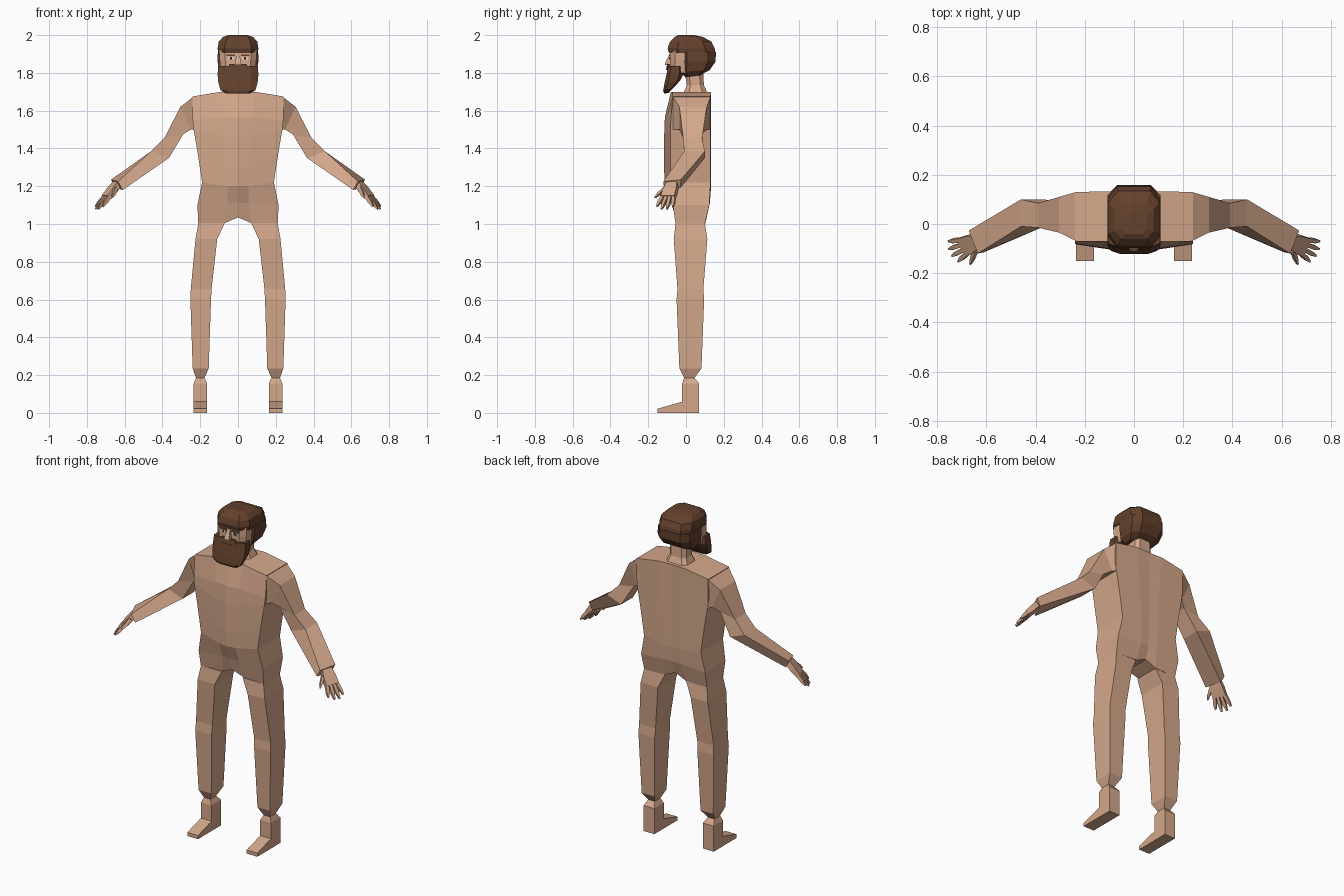
import bpy, bmesh
from mathutils import Vector


def material(name, rgb):
    m = bpy.data.materials.new(name)
    m.diffuse_color = (*rgb, 1)
    return m


SKIN = material("skin", (0.66, 0.39, 0.26))
HAIR = material("brown_hair", (0.125, 0.052, 0.026))
WHITE = material("eye_white", (0.75, 0.7, 0.65))
DARK = material("dark_eye", (0.03, 0.015, 0.01))


def loft(name, rings, mat, paired_caps=False):
    """Skin a list of equal-length rings and close both ends."""
    bm = bmesh.new()
    vs = [[bm.verts.new(p) for p in r] for r in rings]
    n = len(vs[0])
    for a, b in zip(vs, vs[1:]):
        for i in range(n):
            j = (i + 1) % n
            bm.faces.new((a[i], a[j], b[j], b[i]))
    for r in (vs[0], vs[-1]):
        if paired_caps:
            for i in range(n // 2 - 1):
                bm.faces.new((r[i], r[i + 1], r[n - 2 - i], r[n - 1 - i]))
        else:
            bm.faces.new(r)
    bmesh.ops.recalc_face_normals(bm, faces=bm.faces)
    me = bpy.data.meshes.new(name)
    bm.to_mesh(me)
    bm.free()
    me.materials.append(mat)
    ob = bpy.data.objects.new(name, me)
    bpy.context.collection.objects.link(ob)
    return ob


def rect(x0, x1, y0, y1, z):
    return [(x0, y0, z), (x1, y0, z), (x1, y1, z), (x0, y1, z)]


def octagon(rx, y0, y1, z, c=0.35, tilt=0.0):
    """Chamfered rectangle; tilt raises the back edge."""
    cx, cy = rx * c, (y1 - y0) * c * 0.6
    pts = [(-rx + cx, y0), (rx - cx, y0), (rx, y0 + cy), (rx, y1 - cy),
           (rx - cx, y1), (-rx + cx, y1), (-rx, y1 - cy), (-rx, y0 + cy)]
    return [(x, y, z + tilt * (y - y0) / (y1 - y0)) for x, y in pts]


def mirrored(rings, s):
    return [[(s * p[0], p[1], p[2]) for p in r] for r in rings]


# Torso: half width, middle crease x, outer z, middle z, centre z, front centre y, front side y, back y
def torso_ring(w, m, zo, zm, zc, yc, yf, yb):
    ym = yc + 0.008
    front = [(w, yf, zo), (m, ym, zm), (0, yc, zc), (-m, ym, zm), (-w, yf, zo)]
    back = [(-w, yb, zo), (-m, yb + 0.003, zm), (0, yb, zc), (m, yb + 0.003, zm), (w, yb, zo)]
    return front + back


loft("torso", [torso_ring(*r) for r in (
    (0.24, 0.09, 1.675, 1.70, 1.70, -0.08, -0.07, 0.13),
    (0.24, 0.075, 1.55, 1.565, 1.565, -0.112, -0.08, 0.13),
    (0.235, 0.07, 1.50, 1.47, 1.46, -0.116, -0.083, 0.13),
    (0.215, 0.06, 1.385, 1.30, 1.29, -0.116, -0.083, 0.13),
    (0.19, 0.055, 1.22, 1.20, 1.20, -0.112, -0.083, 0.13),
    (0.215, 0.055, 1.10, 1.11, 1.11, -0.078, -0.07, 0.123),
    (0.21, 0.07, 1.00, 1.005, 1.035, -0.055, -0.055, 0.10))], SKIN, True)


# Arm section: top and bottom edges, each with front and back points
def arm_ring(xt, zt, xb, zb, yf, yb):
    return [(xt, yf, zt), (xt, yb, zt), (xb, yb, zb), (xb, yf, zb)]


ARM = [arm_ring(0.235, 1.675, 0.235, 1.50, -0.07, 0.13),
       arm_ring(0.305, 1.62, 0.25, 1.50, -0.035, 0.11),
       arm_ring(0.39, 1.455, 0.29, 1.475, -0.015, 0.085),
       arm_ring(0.46, 1.385, 0.365, 1.35, -0.01, 0.10),
       [(0.635, -0.12, 1.225), (0.672, -0.027, 1.235),
        (0.65, -0.03, 1.19), (0.61, -0.115, 1.18)]]

# Leg from hip to ankle, then the heel block
LEG = [rect(0.07, 0.21, -0.055, 0.10, 1.005),
       rect(0.11, 0.225, -0.065, 0.113, 0.92),
       rect(0.14, 0.25, -0.045, 0.092, 0.655),
       rect(0.143, 0.252, -0.05, 0.096, 0.60),
       rect(0.155, 0.24, -0.035, 0.082, 0.235),
       rect(0.178, 0.222, -0.01, 0.045, 0.185),
       rect(0.163, 0.235, -0.02, 0.07, 0.155),
       rect(0.163, 0.235, -0.02, 0.07, 0.0)]

# Hand frame: along the hand, across it and through it
WRIST = Vector((0.645, -0.073, 1.207))
ALONG = Vector((0.6, -0.25, -0.76)).normalized()
THROUGH = ALONG.cross(Vector((-0.40, -0.91, -0.02))).normalized()
ACROSS = THROUGH.cross(ALONG)


def hand_ring(u, v, half_width, half_thick):
    c = WRIST + ALONG * u + ACROSS * v
    return [tuple(c + ACROSS * (a * half_width) + THROUGH * (b * half_thick))
            for a, b in ((-1, -1), (1, -1), (1, 1), (-1, 1))]


PALM = [hand_ring(-0.01, 0, 0.03, 0.016), hand_ring(0.035, 0, 0.038, 0.016),
        hand_ring(0.085, 0, 0.04, 0.013)]
FINGERS = [((0.08, -0.031), (0.152, -0.045)), ((0.082, -0.011), (0.17, -0.015)),
           ((0.082, 0.010), (0.168, 0.016)), ((0.08, 0.031), (0.148, 0.047)),
           ((0.02, 0.032), (0.085, 0.075))]

for s, side in ((1, "left"), (-1, "right")):
    loft(side + "_arm", mirrored(ARM, s), SKIN)
    loft(side + "_palm", mirrored(PALM, s), SKIN)
    for i, ((u0, v0), (u1, v1)) in enumerate(FINGERS):
        um, vm = u0 * 0.4 + u1 * 0.6, v0 * 0.4 + v1 * 0.6
        rings = [hand_ring(u0, v0, 0.009, 0.010), hand_ring(um, vm, 0.009, 0.009),
                 hand_ring(u1, v1, 0.004, 0.004)]
        name = "thumb" if i == 4 else "finger_%d" % (i + 1)
        loft(side + "_" + name, mirrored(rings, s), SKIN)
    loft(side + "_leg", mirrored(LEG, s), SKIN)
    # Sloping front of the foot
    foot = [[(0.163, -0.018, 0), (0.235, -0.018, 0), (0.235, -0.018, 0.06), (0.163, -0.018, 0.06)],
            [(0.163, -0.15, 0), (0.235, -0.15, 0), (0.235, -0.15, 0.022), (0.163, -0.15, 0.022)]]
    loft(side + "_foot", mirrored(foot, s), SKIN)
    # Eye and eyebrow plates
    for name, x0, x1, z0, z1, y, mat in (
            ("eye", 0.022, 0.052, 1.872, 1.885, -0.087, WHITE),
            ("pupil", 0.032, 0.043, 1.872, 1.885, -0.089, DARK),
            ("eyebrow", 0.016, 0.062, 1.890, 1.898, -0.089, HAIR)):
        plate = [rect(x0, x1, y, -0.083, z0), rect(x0, x1, y, -0.083, z1)]
        loft(side + "_" + name, mirrored(plate, s), mat)

# Neck and face
loft("neck", [octagon(0.075, -0.015, 0.115, 1.69), octagon(0.055, 0.005, 0.095, 1.735),
              octagon(0.055, -0.01, 0.09, 1.82)], SKIN)
loft("face", [octagon(0.09, -0.085, 0.06, 1.80, 0.3), octagon(0.097, -0.085, 0.06, 1.87, 0.3),
              octagon(0.097, -0.083, 0.06, 1.93, 0.3)], SKIN)
loft("nose", [rect(-0.018, 0.018, -0.112, -0.08, 1.842), rect(-0.016, 0.016, -0.11, -0.08, 1.855),
              rect(-0.008, 0.008, -0.088, -0.08, 1.90)], SKIN)

# Hair: crown with fringe, and the back of the head
loft("hair_crown", [octagon(0.105, -0.09, 0.156, 1.905), octagon(0.108, -0.097, 0.152, 1.93),
                    octagon(0.102, -0.085, 0.135, 1.965), octagon(0.08, -0.06, 0.09, 1.99),
                    octagon(0.05, -0.04, 0.04, 2.0)], HAIR)
loft("hair_back", [octagon(0.075, -0.005, 0.075, 1.778, 0.35, 0.01),
                   octagon(0.098, -0.03, 0.125, 1.805, 0.35, 0.01),
                   octagon(0.108, -0.035, 0.157, 1.86), octagon(0.107, -0.035, 0.158, 1.91)], HAIR)

# Beard and moustache
loft("beard", [octagon(0.065, -0.116, -0.092, 1.69, 0.35, 0.004),
               octagon(0.092, -0.121, -0.07, 1.705, 0.35, 0.012),
               octagon(0.104, -0.114, -0.03, 1.745, 0.35, 0.015),
               octagon(0.108, -0.104, -0.015, 1.79), octagon(0.105, -0.094, -0.02, 1.837)], HAIR)
loft("moustache", [octagon(0.06, -0.106, -0.08, 1.815), octagon(0.045, -0.1, -0.08, 1.846)], HAIR)
